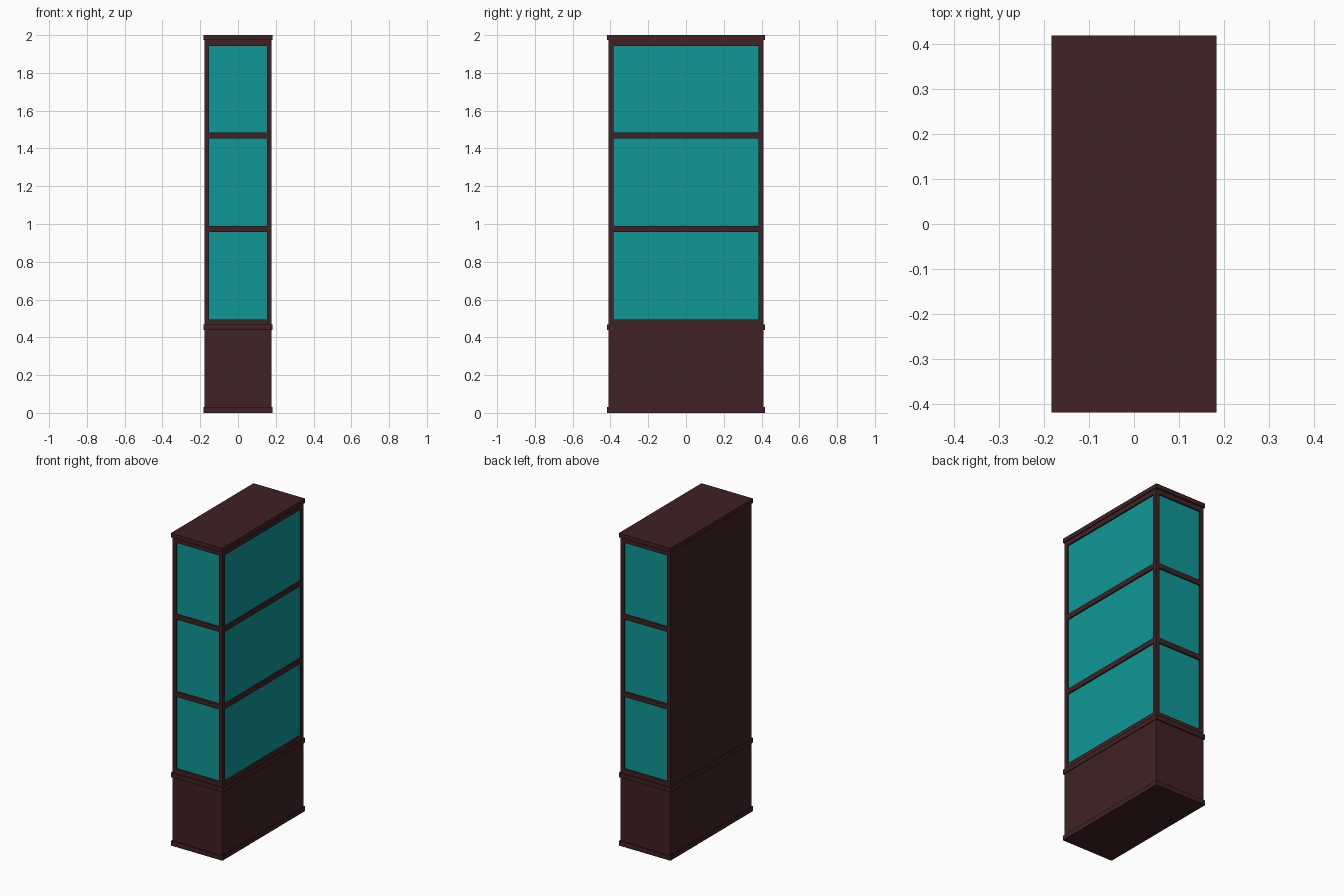
import bpy

if "Cube" in bpy.data.objects:
    bpy.data.objects.remove(bpy.data.objects["Cube"])


def material(name, rgb):
    m = bpy.data.materials.new(name)
    m.diffuse_color = (*rgb, 1)
    m.use_nodes = True
    m.node_tree.nodes["Principled BSDF"].inputs["Base Color"].default_value = m.diffuse_color
    return m


wood = material("dark_wood", (0.051, 0.0152, 0.0168))
glass = material("teal_glass", (0.0048, 0.31, 0.305))


def box(name, x, y, z, mat):
    """Box from (min, max) ranges on each axis."""
    bpy.ops.mesh.primitive_cube_add(
        size=1, location=[(a + b) / 2 for a, b in (x, y, z)])
    ob = bpy.context.object
    ob.name = name
    ob.scale = [b - a for a, b in (x, y, z)]
    bpy.ops.object.transform_apply(location=False, rotation=False, scale=True)
    ob.data.materials.append(mat)
    return ob


X, Y = 0.178, 0.409        # half size of the body
TX, TY = 0.183, 0.418      # half size of the mouldings
POST = 0.025               # frame width
RECESS = 0.009             # depth of glass behind the frame
IX, IY = X - POST, Y - POST

# Solid lower cupboard
box("lower_cupboard", (-X, X), (-Y, Y), (0.01, 0.46), wood)

# Mouldings at foot, waist and crown
for name, lo, hi in (("foot", 0, 0.03), ("waist", 0.438, 0.467), ("crown", 1.973, 2.0)):
    box(name + "_moulding", (-TX, TX), (-TY, TY), (lo, hi), wood)

# Corner posts
for sx in (-1, 1):
    for sy in (-1, 1):
        box("corner_post", sorted((sx * IX, sx * X)), sorted((sy * IY, sy * Y)),
            (0.46, 1.98), wood)

# Solid panel on the left side
box("closed_side_panel", (-X, -X + 0.02), (-IY, IY), (0.46, 1.98), wood)

# Rails on the three glazed sides, with a shelf behind each
for lo, hi in ((0.46, 0.495), (0.957, 0.99), (1.453, 1.485), (1.943, 1.98)):
    box("side_rail", (IX, X), (-IY, IY), (lo, hi), wood)
    for s in (-1, 1):
        box("end_rail", (-IX, IX), sorted((s * IY, s * Y)), (lo, hi), wood)
    box("shelf", (-IX, IX), (-IY, IY), (lo, hi), wood)

# Glass panes between the rails
for lo, hi in ((0.495, 0.957), (0.99, 1.453), (1.485, 1.943)):
    box("side_pane", (X - RECESS - 0.006, X - RECESS), (-IY, IY), (lo, hi), glass)
    for s in (-1, 1):
        box("end_pane", (-IX, IX),
            sorted((s * (Y - RECESS - 0.006), s * (Y - RECESS))), (lo, hi), glass)
